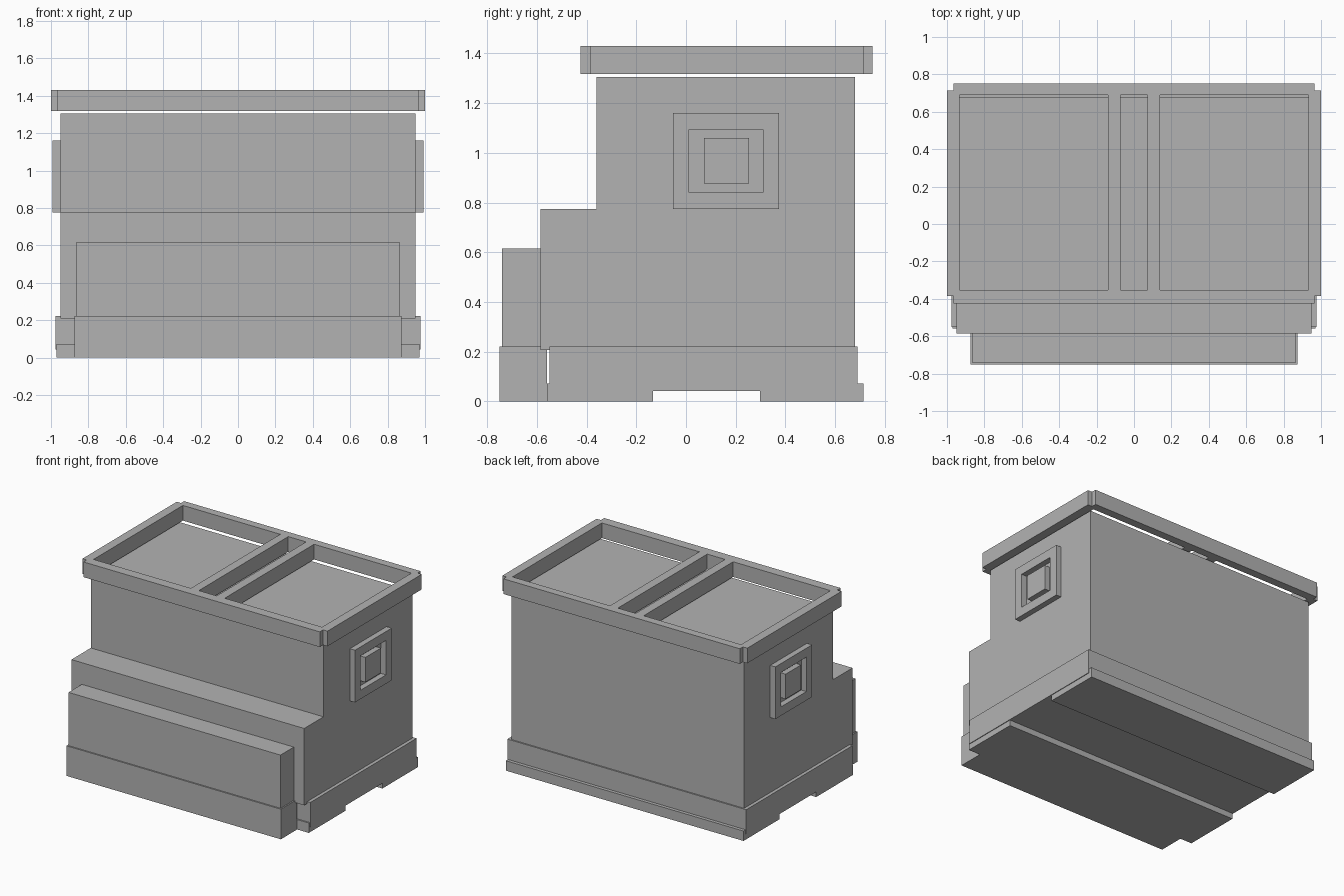
import bpy, bmesh
from mathutils import Vector

if "Cube" in bpy.data.objects:
    bpy.data.objects.remove(bpy.data.objects["Cube"])

grey = bpy.data.materials.new("plain grey")
grey.diffuse_color = (0.45, 0.45, 0.45, 1)
grey.use_nodes = True
grey.node_tree.nodes["Principled BSDF"].inputs["Base Color"].default_value = grey.diffuse_color


def finish(name, bm):
    bmesh.ops.recalc_face_normals(bm, faces=bm.faces)
    mesh = bpy.data.meshes.new(name)
    bm.to_mesh(mesh)
    bm.free()
    mesh.materials.append(grey)
    obj = bpy.data.objects.new(name, mesh)
    bpy.context.collection.objects.link(obj)
    return obj


def extrude(bm, offset):
    geo = bmesh.ops.extrude_face_region(bm, geom=bm.faces[:])["geom"]
    moved = [g for g in geo if isinstance(g, bmesh.types.BMVert)]
    bmesh.ops.translate(bm, verts=moved, vec=Vector(offset))


def box(name, x, y, z):
    bm = bmesh.new()
    bm.faces.new([bm.verts.new((a, b, z[0])) for a, b in
                  ((x[0], y[0]), (x[1], y[0]), (x[1], y[1]), (x[0], y[1]))])
    extrude(bm, (0, 0, z[1] - z[0]))
    return finish(name, bm)


def plate(name, us, vs, skip, place, offset):
    """Grid plate without the skipped cells, given thickness by offset."""
    bm = bmesh.new()
    grid = [[bm.verts.new(place(u, v)) for v in vs] for u in us]
    for i in range(len(us) - 1):
        for j in range(len(vs) - 1):
            if (i, j) not in skip:
                bm.faces.new((grid[i][j], grid[i + 1][j],
                              grid[i + 1][j + 1], grid[i][j + 1]))
    loose = [v for v in bm.verts if not v.link_faces]
    bmesh.ops.delete(bm, geom=loose, context='VERTS')
    extrude(bm, offset)
    return finish(name, bm)


# Stepped main body: side profile extruded across the width
bm = bmesh.new()
profile = [(-0.585, 0.208), (0.68, 0.208), (0.68, 1.305),
           (-0.36, 1.305), (-0.36, 0.775), (-0.585, 0.775)]
bm.faces.new([bm.verts.new((-0.95, y, z)) for y, z in profile])
extrude(bm, (1.9, 0, 0))
finish("main_body", bm)

# Front panel and its plinth
box("front_panel", (-0.865, 0.865), (-0.74, -0.585), (0.22, 0.615))
box("front_plinth", (-0.875, 0.875), (-0.75, -0.56), (0, 0.222))

# Base skirt on two floor runners
box("base_skirt", (-0.975, 0.975), (-0.55, 0.69), (0.042, 0.222))
box("front_runner", (-0.97, 0.97), (-0.56, -0.133), (0, 0.073))
box("back_runner", (-0.97, 0.97), (0.298, 0.715), (0, 0.073))

# Floating top frame: notched corners, two wide openings and a middle slot
xs = [-1, -0.965, -0.933, -0.138, -0.073, 0.073, 0.138, 0.933, 0.965, 1]
ys = [-0.424, -0.385, -0.352, 0.69, 0.714, 0.75]
gaps = {(0, 0), (0, 4), (8, 0), (8, 4), (2, 2), (4, 2), (6, 2)}
plate("top_frame", xs, ys, gaps, lambda x, y: (x, y, 1.318), (0, 0, 0.112))

# Square frame with a raised centre block on each side
for side, s in (("left", -1), ("right", 1)):
    plate(side + "_side_frame", [-0.053, 0.013, 0.309, 0.375],
          [0.775, 0.84, 1.094, 1.16], {(1, 1)},
          lambda y, z: (s * 0.95, y, z), (s * 0.042, 0, 0))
    box(side + "_side_block", sorted((s * 0.94, s * 0.99)),
        (0.072, 0.253), (0.876, 1.059))
